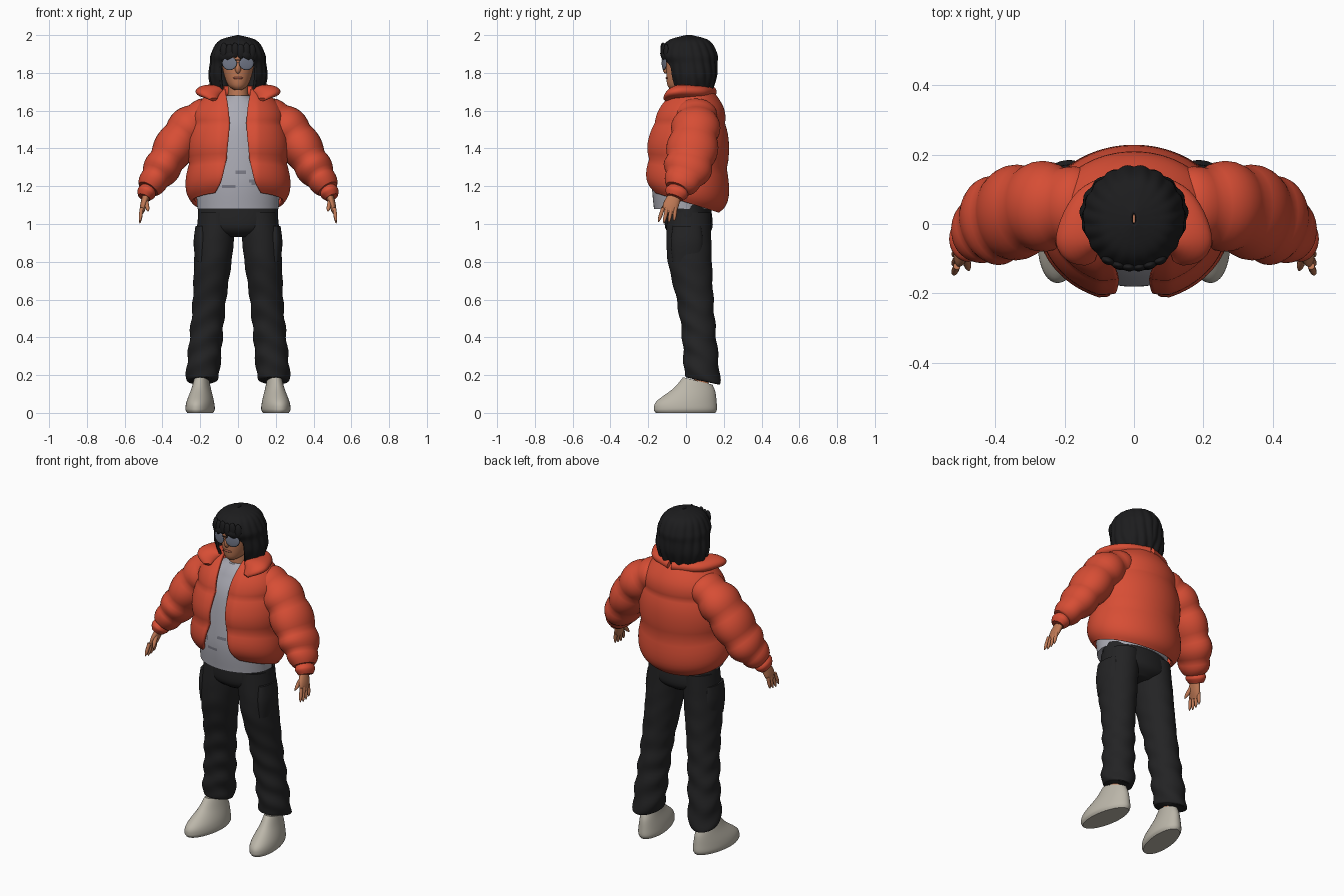
import bpy, bmesh
from math import sin, cos, pi, asin, atan2, radians
from mathutils import Vector, Matrix, Euler

if "Cube" in bpy.data.objects:
    bpy.data.objects.remove(bpy.data.objects["Cube"])


def material(name, *rgb):
    m = bpy.data.materials.new(name)
    m.use_nodes = True
    m.diffuse_color = (*rgb, 1)
    node = m.node_tree.nodes["Principled BSDF"]
    node.inputs["Base Color"].default_value = (*rgb, 1)
    node.inputs["Roughness"].default_value = .8
    return m


ORANGE = material("jacket orange", .68, .075, .035)
BLACK = material("trouser black", .017, .017, .018)
HAIR = material("hair black", .012, .012, .013)
GREY = material("shirt grey", .4, .4, .45)
SHADE = material("shirt dark patch", .2, .2, .24)
CREAM = material("shoe cream", .5, .47, .4)
SKIN = material("skin", .52, .19, .09)
LIP = material("lips", .36, .1, .06)
LENS = material("lens blue grey", .17, .19, .25)
made = []


def clamp(value):
    return min(1, max(0, value))


def spline(rows, steps):
    """Smoothly interpolate rows of numbers."""
    out, last = [], len(rows) - 1
    for i in range(last):
        before, start, end, after = rows[max(i - 1, 0)], rows[i], rows[i + 1], rows[min(i + 2, last)]
        for k in range(steps):
            t = k / steps
            out.append([.5 * (2 * b + (c - a) * t + (2 * a - 5 * b + 4 * c - d) * t * t
                              + (3 * b - a - 3 * c + d) * t ** 3)
                        for a, b, c, d in zip(before, start, end, after)])
    return out + [rows[-1]]


def finish(name, bm, mat, mirror=False, thick=0):
    """Turn a bmesh into a named object, optionally mirrored and thickened."""
    bmesh.ops.recalc_face_normals(bm, faces=bm.faces)
    mesh = bpy.data.meshes.new(name)
    bm.to_mesh(mesh)
    bm.free()
    mesh.materials.append(mat)
    ob = bpy.data.objects.new(name, mesh)
    bpy.context.collection.objects.link(ob)
    if mirror:
        ob.modifiers.new("mirror", "MIRROR")
    if thick:
        solid = ob.modifiers.new("thickness", "SOLIDIFY")
        solid.thickness, solid.offset = thick, 0
    made.append(ob)
    return ob


def surface(grid, closed=True, warp=None):
    """Join rows of points into a skin; closed rows get end caps."""
    bm = bmesh.new()
    rows = [[bm.verts.new(warp(p) if warp else p) for p in row] for row in grid]
    n = len(rows[0])
    for a, b in zip(rows, rows[1:]):
        for j in range(n if closed else n - 1):
            k = (j + 1) % n
            bm.faces.new((a[j], a[k], b[k], b[j]))
    if closed:
        bm.faces.new(rows[0])
        bm.faces.new(rows[-1])
    return bm


def oval(z, front, back, half, angles):
    return [Vector((half * sin(a), (front + back) / 2 - (back - front) / 2 * cos(a), z)) for a in angles]


def loft(name, rows, mat, n=48, steps=6, warp=None, mirror=False):
    """Stacked ovals; row = z, front y, back y, half width."""
    angles = [2 * pi * j / n for j in range(n)]
    grid = [oval(*row, angles) for row in spline(rows, steps)]
    return finish(name, surface(grid, warp=warp), mat, mirror)


def wrap(name, rows, mat, thick, warp, n=64, steps=8):
    """Sheet around the body, open in front; row = z, front y, back y, half width, half gap."""
    grid = []
    for z, front, back, half, gap in spline(rows, steps):
        first = asin(clamp(gap / half))
        grid.append(oval(z, front, back, half, [first + (pi - first) * j / n for j in range(n + 1)]))
    return finish(name, surface(grid, closed=False, warp=warp), mat, True, thick)


def tube(name, rows, mat, ref=(0, 1, 0), n=24, steps=8, puffs=0):
    """Mirrored oval tube on a path; row = x, y, z, radius along ref, radius across."""
    points = spline(rows, steps)
    last, grid = len(points) - 1, []
    for i, (x, y, z, along, across) in enumerate(points):
        t = (Vector(points[min(i + 1, last)][:3]) - Vector(points[max(i - 1, 0)][:3])).normalized()
        u = Vector(ref)
        u = (u - t * u.dot(t)).normalized()
        v = t.cross(u)
        swell = .94 + .12 * abs(sin(pi * puffs * i / last)) if puffs else 1
        grid.append([Vector((x, y, z)) + swell * (u * along * cos(2 * pi * j / n) + v * across * sin(2 * pi * j / n))
                     for j in range(n)])
    return finish(name, surface(grid), mat, True)


def blob(name, centre, radii, mat, turn=0, mirror=False):
    bm = bmesh.new()
    place = Matrix.LocRotScale(Vector(centre), Euler((0, 0, turn)), Vector(radii))
    bmesh.ops.create_uvsphere(bm, u_segments=24, v_segments=16, radius=1, matrix=place)
    return finish(name, bm, mat, mirror)


def finger(name, start, reach, radius):
    """Tapered finger with a rounded tip."""
    rows = []
    for t in (0, .5, .8, .95, 1):
        thin = radius * (1.02 - t ** 6)
        rows.append((*(Vector(start) + Vector(reach) * t), thin, thin))
    tube(name, rows, SKIN, n=10, steps=2)


# Puffer jacket body: quilted rows, front edges rolled in, hem dropping behind
def jacket_warp(p):
    puff = .95 + .08 * abs(sin(pi * (p.z - 1.1) / .215)) ** .7
    p.x, p.y = p.x * puff, p.y * puff
    p.z -= .32 * clamp((1.45 - p.z) / .33) * p.y
    if p.y < 0:
        p.y += .035 * clamp(1 - p.x / .1)
    return p


wrap("jacket_body", [
    (1.12, -.18, .17, .24, .12), (1.2, -.21, .21, .26, .08), (1.45, -.2, .21, .25, .05),
    (1.6, -.15, .19, .22, .05), (1.72, -.06, .12, .11, .07)], ORANGE, .02, jacket_warp)

# Quilted sleeves and gathered cuffs
tube("sleeves", [
    (.13, .05, 1.6, .1, .08), (.27, .05, 1.5, .125, .107), (.4, .01, 1.3, .125, .095),
    (.476, -.045, 1.185, .07, .06)], ORANGE, n=32, steps=10, puffs=5)
tube("cuffs", [(.47, -.04, 1.19, .05, .04), (.485, -.05, 1.165, .062, .05), (.497, -.06, 1.14, .045, .035)],
     ORANGE, n=32)

# Fold-down collar, widening into front wings
tube("collar", [
    (0, .13, 1.7, .03, .035), (.13, .07, 1.7, .03, .04), (.15, -.05, 1.7, .034, .075),
    (.13, -.11, 1.66, .01, .02)], ORANGE, ref=(0, 0, 1))

# Shirt with dark blotches low on the front
shirt = loft("shirt", [
    (1.08, -.17, .14, .215), (1.25, -.18, .15, .222), (1.5, -.15, .15, .2),
    (1.62, -.1, .14, .15), (1.68, -.06, .09, .06)], GREY, n=96, steps=14)
shirt.data.materials.append(SHADE)
for f in shirt.data.polygons:
    x, y, z = f.center
    if y < -.1 and 1.17 < z < 1.31 and sin(38 * x + 50 * z) + sin(95 * z - 20 * x) > 1.1:
        f.material_index = 1

# Neck, head and face
loft("neck", [(1.58, -.05, .08, .06), (1.77, -.04, .07, .05)], SKIN)
loft("head", [
    (1.71, -.08, -.02, .02), (1.74, -.1, .05, .056), (1.83, -.105, .1, .083),
    (1.92, -.1, .12, .085), (1.96, -.06, .09, .05)], SKIN)
blob("nose", (0, -.106, 1.826), (.016, .018, .03), SKIN)
blob("lips", (0, -.1, 1.773), (.027, .008, .007), LIP)


# Bobbed hair, gathered into locks with a ragged hem
def hair_warp(p):
    a = atan2(p.x, .01 - p.y)
    lock = 1 + .018 * sin(19 * a + 14 * p.z) * clamp((2 - p.z) / .06)
    p.z += .014 * sin(13 * a) * clamp((1.8 - p.z) / .08)
    return Vector((p.x * lock, p.y * lock, p.z))


wrap("hair", [
    (1.993, 0, .03, .005, 0), (1.965, -.09, .12, .095, 0), (1.9, -.13, .158, .134, .01),
    (1.85, -.11, .158, .14, .08), (1.78, -.095, .155, .147, .09), (1.7, -.07, .13, .126, .08)],
    HAIR, .014, hair_warp)
for i in range(6):
    x = .03 * (i - 2.5)
    blob("fringe_lock", (x, 3.5 * x * x - .125, 1.92 - .006 * (i % 2)), (.02, .012, .04), HAIR, turn=5 * x)

# Sunglasses
blob("lens_rims", (.045, -.115, 1.851), (.041, .003, .037), BLACK, turn=.3, mirror=True)
blob("lenses", (.045, -.117, 1.851), (.038, .004, .034), LENS, turn=.3, mirror=True)
tube("glasses_arms", [(.083, -.105, 1.866, .003, .003), (.093, -.03, 1.864, .003, .003)], BLACK, ref=(0, 0, 1), n=8)
tube("glasses_bridge", [(0, -.128, 1.868, .003, .003), (.02, -.124, 1.868, .003, .003)], BLACK, n=8)

# Hands
tube("palms", [(.48, -.05, 1.17, .03, .02), (.5, -.08, 1.1, .041, .018), (.51, -.095, 1.06, .03, .01)], SKIN)
for i in range(4):
    side = .022 * (i - 1.5)
    finger("finger", (.51, side - .088, 1.085), (.01, side / 4 - .017, .008 * abs(i - 1.3) - .085), .01)
finger("thumb", (.49, -.08, 1.135), (-.015, -.055, -.07), .012)


# Trousers, leaning outward, softly creased, hems dropping behind
def leg_warp(p):
    crease = .004 * clamp(2 - 2 * p.z)
    p.x += .205 - .09 * p.z + crease * sin(55 * p.z + 30 * p.y)
    p.y += crease * sin(48 * p.z + 25 * p.x)
    p.z -= .22 * clamp((.35 - p.z) / .15) * (p.y - .08)
    return p


def pocket_warp(p):
    p.x += .195
    return p


loft("trouser_seat", [(.93, -.06, .09, .08), (.98, -.11, .14, .2), (1.1, -.11, .13, .21)], BLACK)
loft("trouser_legs", [
    (1.06, -.1, .13, .1), (.83, -.1, .136, .1), (.6, -.05, .145, .088), (.4, -.02, .16, .087),
    (.2, -.01, .18, .087), (.17, 0, .17, .07)], BLACK, steps=10, mirror=True, warp=leg_warp)
loft("cargo_pockets", [(.8, -.07, .08, .03), (.9, -.08, .09, .04), (.99, -.07, .08, .03)],
     BLACK, mirror=True, warp=pocket_warp)
tube("ankles", [(.19, .08, .08, .04, .038), (.19, .08, .25, .04, .038)], SKIN)


# Slip-on shoes, turned slightly outward
def shoe_warp(p):
    p.z -= .25 * (p.y - .06) * (p.z / .17) ** 3
    p.x += .2 - .12 * p.y
    return p


loft("shoes", [
    (0, -.16, .155, .066), (.02, -.17, .164, .075), (.06, -.155, .162, .07),
    (.12, -.065, .155, .052), (.17, -.015, .14, .04)], CREAM, mirror=True, warp=shoe_warp)

# Smooth shading with sharp rims kept
bpy.ops.object.select_all(action="DESELECT")
for ob in made:
    ob.select_set(True)
bpy.context.view_layer.objects.active = made[0]
bpy.ops.object.shade_smooth_by_angle(angle=radians(50))
